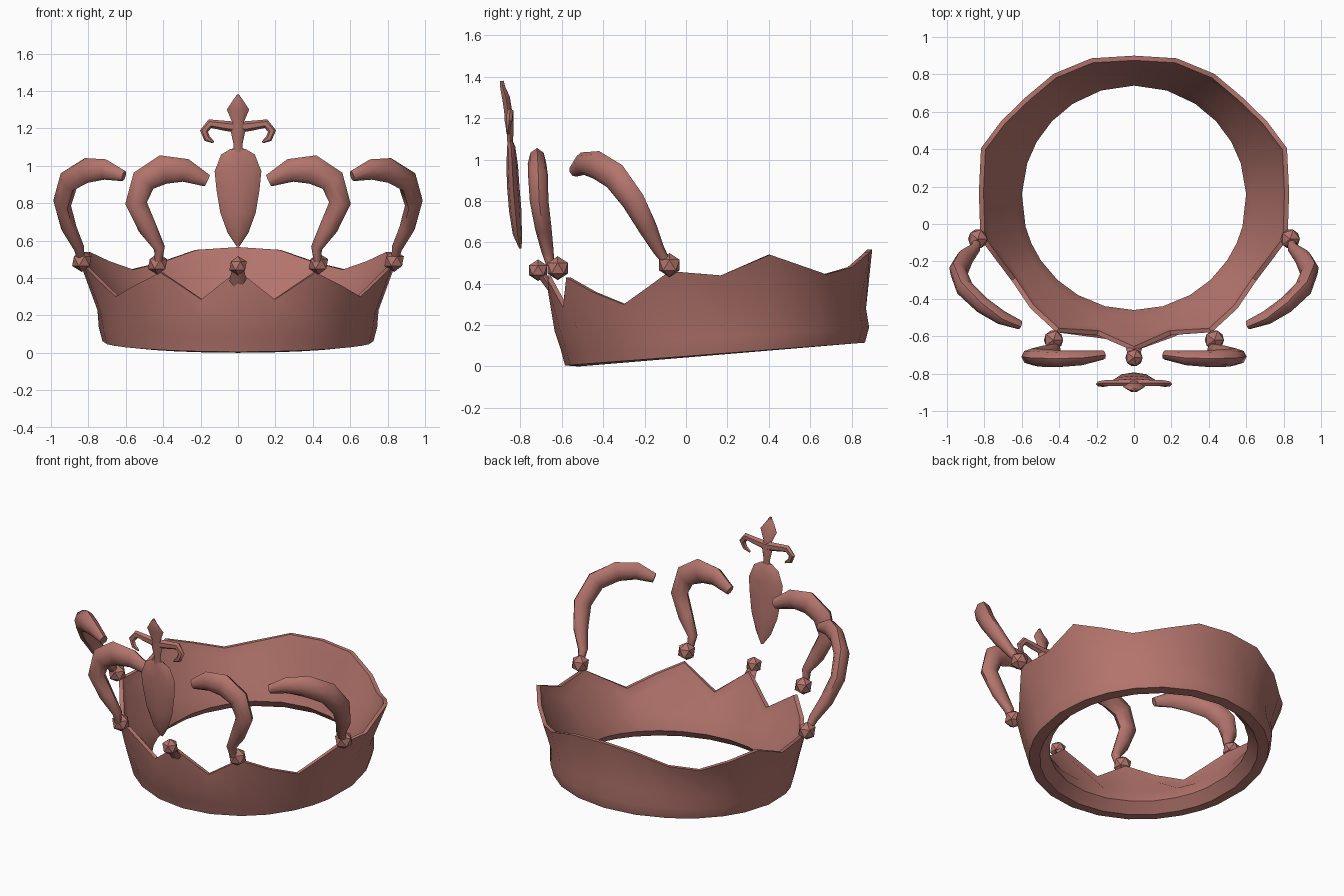
import bpy, bmesh, math
from mathutils import Vector

if "Cube" in bpy.data.objects:
    bpy.data.objects.remove(bpy.data.objects["Cube"])

COLOUR = (0.45, 0.175, 0.15, 1)
rose = bpy.data.materials.new("dusty rose")
rose.use_nodes = True
rose.diffuse_color = COLOUR
bsdf = rose.node_tree.nodes["Principled BSDF"]
bsdf.inputs["Base Color"].default_value = COLOUR
bsdf.inputs["Roughness"].default_value = 0.8


def finish(name, bm, angle=50):
    bmesh.ops.recalc_face_normals(bm, faces=bm.faces)
    mesh = bpy.data.meshes.new(name)
    bm.to_mesh(mesh)
    bm.free()
    mesh.materials.append(rose)
    ob = bpy.data.objects.new(name, mesh)
    bpy.context.collection.objects.link(ob)
    bpy.ops.object.select_all(action='DESELECT')
    ob.select_set(True)
    bpy.context.view_layer.objects.active = ob
    bpy.ops.object.shade_smooth_by_angle(angle=math.radians(angle))
    return ob


def skin(bm, rings, closed):
    """Join successive rings of vertices with quads."""
    pairs = list(zip(rings, rings[1:]))
    if closed:
        pairs.append((rings[-1], rings[0]))
    for a, b in pairs:
        n = len(a)
        for i in range(n):
            j = (i + 1) % n
            bm.faces.new((a[i], a[j], b[j], b[i]))


def tube(name, path, depth_axis, sides=8):
    """Loft ellipses along a path of (x, y, z, half width, half depth)."""
    bm = bmesh.new()
    pts = [Vector(p[:3]) for p in path]
    rings = []
    for i, p in enumerate(path):
        tangent = (pts[min(i + 1, len(pts) - 1)] - pts[max(i - 1, 0)]).normalized()
        side = tangent.cross(depth_axis).normalized()
        depth = side.cross(tangent)
        ring = []
        for k in range(sides):
            a = math.tau * k / sides
            ring.append(bm.verts.new(pts[i] + side * p[3] * math.cos(a)
                                     + depth * p[4] * math.sin(a)))
        rings.append(ring)
    skin(bm, rings, False)
    bm.faces.new(rings[0])
    bm.faces.new(rings[-1])
    return finish(name, bm)


# Band: tilted base, flared wall, scalloped rim (angle from front, radius, height)
CY = 0.14
RIM = [(0, .82, .44), (15, .76, .285), (30, .83, .43), (43, .81, .36),
       (56, .79, .30), (66, .81, .38), (75, .85, .46), (92, .83, .44),
       (108, .86, .54), (120, .82, .49), (133, .79, .445), (147, .79, .48),
       (163, .78, .55), (180, .76, .565)]
rim = RIM + [(360 - a, r, z) for a, r, z in RIM[-2:0:-1]]

bm = bmesh.new()
columns = []
for angle, r, z in rim:
    a = math.radians(angle)
    back = (1 - math.cos(a)) / 2
    base = 0.11 * back
    bulge = .775 - .045 * back
    profile = [(r, z), (bulge, base + .17), (.745, base + .08), (.725, base + .005),
               (.66, base), (.60, base + .06), (.64, base + .15),
               (r - .05, z - .06), (r - .025, z)]
    columns.append([bm.verts.new((q * math.sin(a), CY - q * math.cos(a), h))
                    for q, h in profile])
skin(bm, columns, True)
finish("band", bm, 45)


# Beads on the rim points
def bead(name, place, size=.058):
    bm = bmesh.new()
    bmesh.ops.create_icosphere(bm, subdivisions=1, radius=size)
    for v in bm.verts:
        v.co += Vector(place)
    finish(name, bm, 30)


bead("front_bead", (0, -.715, .465), .052)
tube("front_bead_stem", [(0, -.64, .36, .05, .02), (0, -.71, .46, .03, .025)],
     Vector((0, 1, 0)), 6)

# Curled arms, mirrored left and right
INNER = [(.425, -.655, .49, .02, .02), (.42, -.67, .56, .03, .03),
         (.485, -.69, .67, .05, .04), (.545, -.71, .80, .058, .045),
         (.505, -.715, .92, .068, .048), (.40, -.72, .98, .078, .045),
         (.28, -.715, .975, .062, .04), (.165, -.70, .92, .033, .025)]
OUTER = [(.84, -.09, .50, .02, .02), (.85, -.13, .56, .03, .03),
         (.905, -.185, .67, .05, .042), (.94, -.255, .80, .062, .045),
         (.905, -.345, .92, .068, .048), (.81, -.435, .975, .068, .045),
         (.71, -.50, .98, .055, .038), (.61, -.54, .945, .03, .025)]
for label, s in (("left", 1), ("right", -1)):
    for part, path, axis in (("inner", INNER, (0, 1, 0)), ("outer", OUTER, (.87, -.49, 0))):
        mirrored = [(s * p[0], *p[1:]) for p in path]
        tube(f"{label}_{part}_arm", mirrored, Vector((s * axis[0], axis[1], axis[2])))
    bead(f"{label}_inner_bead", (s * .43, -.62, .475))
    bead(f"{label}_outer_bead", (s * .835, -.08, .49))

    # Drooping side leaf of the top ornament
    tube(f"{label}_ornament_leaf",
         [(0, -.85, 1.205, .03, .02), (s * .08, -.85, 1.215, .026, .02),
          (s * .15, -.85, 1.225, .024, .018), (s * .182, -.855, 1.185, .022, .015),
          (s * .165, -.86, 1.145, .018, .012), (s * .13, -.86, 1.125, .006, .006)],
         Vector((0, 1, 0)), 6)

# Front petal and the spear above it
tube("front_petal",
     [(0, -.80, .57, .008, .006), (0, -.815, .64, .055, .022),
      (0, -.825, .75, .095, .03), (0, -.835, .87, .115, .03),
      (0, -.84, .97, .125, .028), (0, -.845, 1.06, .09, .02),
      (0, -.85, 1.09, .04, .012)], Vector((0, 1, 0)))
tube("ornament_spear",
     [(0, -.85, 1.07, .025, .015), (0, -.85, 1.12, .025, .018),
      (0, -.855, 1.19, .04, .025), (0, -.86, 1.235, .032, .022),
      (0, -.87, 1.30, .06, .022), (0, -.885, 1.345, .03, .015),
      (0, -.89, 1.38, .006, .01)], Vector((0, 1, 0)), 6)
